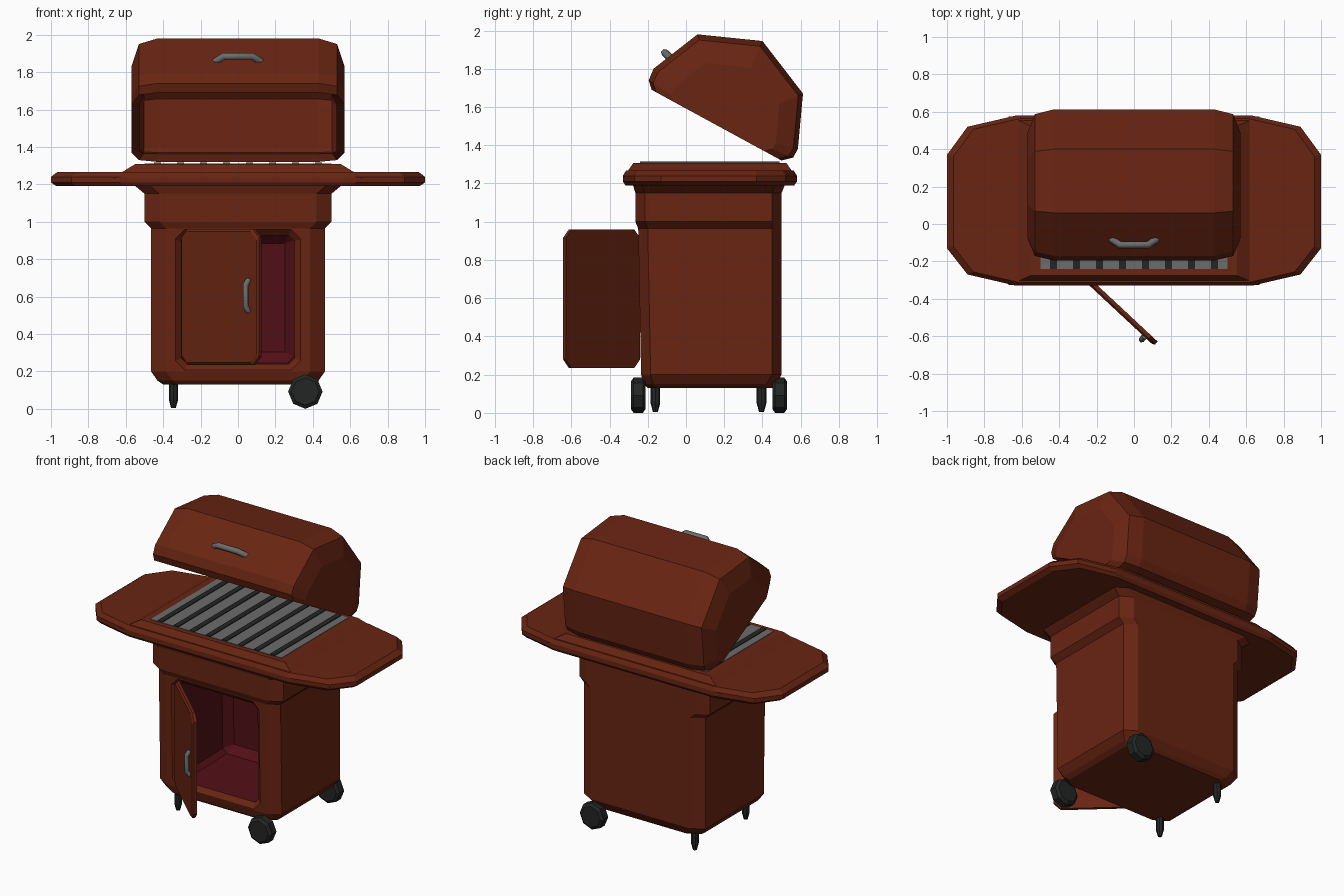
import bpy, bmesh, math
from mathutils import Vector, Matrix

if "Cube" in bpy.data.objects:
    bpy.data.objects.remove(bpy.data.objects["Cube"])


def material(name, r, g, b):
    m = bpy.data.materials.new(name)
    m.use_nodes = True
    m.diffuse_color = (r, g, b, 1)
    m.node_tree.nodes["Principled BSDF"].inputs["Base Color"].default_value = (r, g, b, 1)
    return m


BROWN = material("rust brown enamel", 0.14, 0.018, 0.006)
RED = material("dark red interior", 0.085, 0.005, 0.008)
GREY = material("grey metal", 0.15, 0.15, 0.15)
BLACK = material("black rubber", 0.017, 0.018, 0.018)


def finish(bm, name, *mats):
    mesh = bpy.data.meshes.new(name)
    bm.to_mesh(mesh)
    bm.free()
    obj = bpy.data.objects.new(name, mesh)
    for m in mats:
        mesh.materials.append(m)
    bpy.context.collection.objects.link(obj)
    return obj


def loft(rings):
    """Closed solid through equal-length rings of points."""
    bm = bmesh.new()
    rows = [[bm.verts.new(p) for p in ring] for ring in rings]
    n = len(rows[0])
    for a, b in zip(rows, rows[1:]):
        for i in range(n):
            j = (i + 1) % n
            bm.faces.new((a[i], a[j], b[j], b[i]))
    bm.faces.new(rows[0])
    bm.faces.new(rows[-1])
    bmesh.ops.recalc_face_normals(bm, faces=bm.faces)
    return bm


def chamfered(hx, y0, y1, z, cx, cy):
    """Rectangle with cut corners, at height z."""
    right = [(hx, y0 + cy), (hx, y1 - cy), (hx - cx, y1)]
    left = [(-hx + cx, y1), (-hx, y1 - cy), (-hx, y0 + cy)]
    return [(x, y, z) for x, y in right + left + [(-hx + cx, y0), (hx - cx, y0)]]


def box(name, mat, lo, hi):
    bm = loft([[(lo[0], lo[1], z), (hi[0], lo[1], z), (hi[0], hi[1], z), (lo[0], hi[1], z)]
               for z in (lo[2], hi[2])])
    return finish(bm, name, mat)


def bar(name, points, radius):
    """Bent grey rod, as a mesh."""
    curve = bpy.data.curves.new(name, "CURVE")
    curve.dimensions = "3D"
    curve.bevel_depth = radius
    curve.bevel_resolution = 1
    curve.use_fill_caps = True
    spline = curve.splines.new("POLY")
    spline.points.add(len(points) - 1)
    for sp, p in zip(spline.points, points):
        sp.co = (*p, 1)
    curve.materials.append(GREY)
    obj = bpy.data.objects.new(name, curve)
    bpy.context.collection.objects.link(obj)
    bpy.ops.object.select_all(action="DESELECT")
    obj.select_set(True)
    bpy.context.view_layer.objects.active = obj
    bpy.ops.object.convert(target="MESH")


# Cabinet body with a red cavity in its front
levels = [(0.13, 0.40, -0.20, 0.45), (0.15, 0.43, -0.22, 0.47), (0.20, 0.465, -0.235, 0.50),
          (0.965, 0.465, -0.25, 0.50), (1.00, 0.50, -0.265, 0.50), (1.15, 0.50, -0.265, 0.50),
          (1.20, 0.56, -0.28, 0.52)]
bm = loft([chamfered(hx, y0, y1, z, 0.08, 0.05) for z, hx, y0, y1 in levels])


def front_face():
    return max((f for f in bm.faces if f.normal.y < -0.9), key=lambda f: f.calc_area())


front = front_face()
bmesh.ops.inset_individual(bm, faces=[front], thickness=0.01)
for v in front.verts:
    v.co.x = math.copysign(0.335, v.co.x)
bmesh.ops.bevel(bm, geom=list(front.verts), offset=0.05, segments=1,
                profile=0.5, affect="VERTICES")
bm.normal_update()
front = front_face()
bmesh.ops.inset_individual(bm, faces=[front], thickness=0.035, depth=-0.03)
front.material_index = 1
for thick, depth in ((0.002, -0.47), (0.055, -0.05)):
    ring = bmesh.ops.inset_individual(bm, faces=[front], thickness=thick, depth=depth)
    for f in ring["faces"]:
        f.material_index = 1
finish(bm, "cabinet", BROWN, RED)

# Table with side wings
outline = [(1, -0.13), (1, 0.37), (0.89, 0.52), (0.63, 0.58)]
outline += [(-x, y) for x, y in reversed(outline)]
outline += [(-0.89, -0.27), (-0.63, -0.33), (0.63, -0.33), (0.89, -0.27)]
rings = []
for z, s in ((1.19, 0.97), (1.21, 1), (1.24, 1), (1.267, 0.965)):
    rings.append([(x * s, 0.125 + (y - 0.125) * s, z) for x, y in outline])
finish(loft(rings), "side_table", BROWN)

# Raised centre of the table
finish(loft([[(-x, y0, z), (x, y0, z), (x, y1, z), (-x, y1, z)]
             for z, x, y0, y1 in ((1.235, 0.67, -0.325, 0.575), (1.308, 0.55, -0.275, 0.525))]),
       "cooktop", BROWN)

# Grate
box("grate_plate", GREY, (-0.5, -0.24, 1.302), (0.5, 0.49, 1.311))
for i in range(8):
    x = -0.43 + i * 0.86 / 7
    box("grate_bar", BLACK, (x - 0.018, -0.24, 1.305), (x + 0.018, 0.49, 1.316))

# Open hollow lid
profile = [(-0.18, 1.69), (-0.195, 1.74), (-0.17, 1.80), (0.06, 1.98), (0.40, 1.945),
           (0.612, 1.67), (0.585, 1.38), (0.56, 1.335), (0.50, 1.32)]
rings = []
for x, s in ((-0.57, 0.70), (-0.53, 0.94), (-0.43, 1), (0.43, 1), (0.53, 0.94), (0.57, 0.70)):
    rings.append([(x, 0.2 + (y - 0.2) * s, 1.483 + (z - 1.483) * s) for y, z in profile])
bm = loft(rings)
down = Vector((0, -0.478, -0.878))
bmesh.ops.delete(bm, geom=[f for f in bm.faces if f.normal.dot(down) > 0.97], context="FACES")
lid = finish(bm, "lid", BROWN)
shell = lid.modifiers.new("shell", "SOLIDIFY")
shell.thickness = 0.045
shell.offset = -1

# Lid handle
bar("lid_handle", [(-0.13, -0.075, 1.85), (-0.075, -0.112, 1.885),
                   (0.075, -0.112, 1.885), (0.13, -0.075, 1.85)], 0.02)

# Door, swung open about its hinge
swing = Matrix.Translation((-0.29, -0.24, 0)) @ Matrix.Rotation(math.radians(-43), 4, "Z")
rings = []
for y, inset in ((-0.03, 0.012), (-0.02, 0), (0, 0)):
    plan = chamfered(0.285 - inset, 0.235 + inset, 0.96 - inset, y, 0.045, 0.045)
    rings.append([swing @ Vector((0.285 + x, depth, z)) for x, z, depth in plan])
finish(loft(rings), "door", BROWN)
bar("door_handle", [swing @ Vector((0.50, y, z)) for y, z in
                    ((-0.028, 0.52), (-0.052, 0.55), (-0.052, 0.66), (-0.028, 0.69))], 0.016)

# Tapered legs on one side, wheels on the other
for leg_y, wheel_y in ((-0.16, -0.25), (0.395, 0.49)):
    rings = []
    for z, r in ((0.005, 0.013), (0.05, 0.025), (0.16, 0.025)):
        rings.append([(-0.345 + r * math.cos(a * math.pi / 4),
                       leg_y + r * math.sin(a * math.pi / 4), z) for a in range(8)])
    finish(loft(rings), "leg", BLACK)
    rings = []
    for dy, r in ((-0.038, 0.073), (-0.024, 0.092), (0.024, 0.092), (0.038, 0.073)):
        rings.append([(0.36 + r * math.sin(a * math.pi / 4), wheel_y + dy,
                       0.092 + r * math.cos(a * math.pi / 4)) for a in range(8)])
    finish(loft(rings), "wheel", BLACK)
